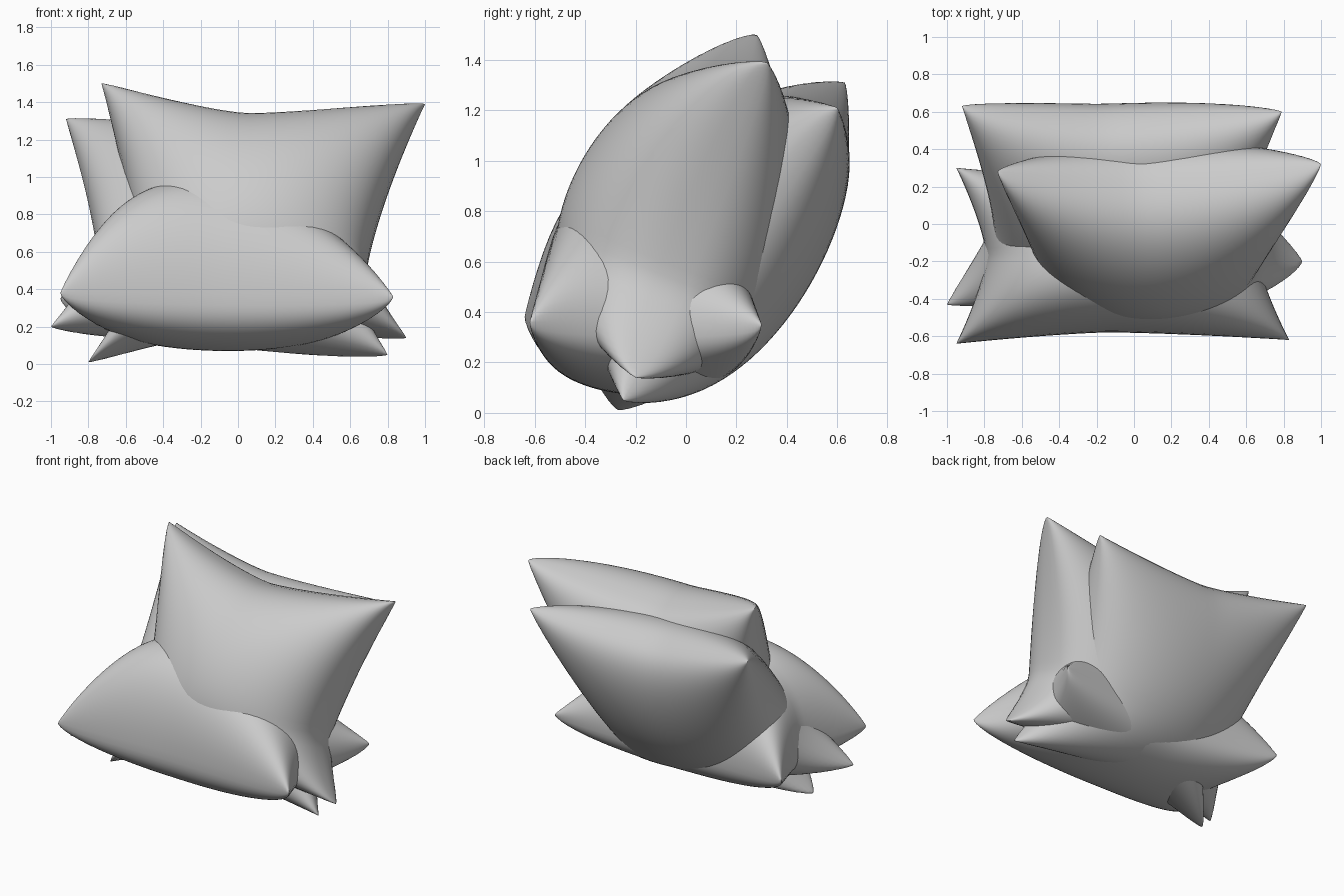
import bpy, bmesh
from mathutils import Vector

if "Cube" in bpy.data.objects:
    bpy.data.objects.remove(bpy.data.objects["Cube"])

N = 40


def dip(t, centre, k=1.4):
    """1 at the deepest point of an edge, 0 at both corners."""
    span = 1 - centre if t > centre else 1 + centre
    return 1 - (abs(t - centre) / span) ** k


def pillow(name, tl, tr, bl, br, front, back, pinch_x, pinch_y, low=0.0):
    """Stuffed cushion: four corners and edges that dip inward.
    front / back = (depth, tilt across, tilt up, roundness power);
    low = where the side edges dip most."""
    tl, tr, bl, br = map(Vector, (tl, tr, bl, br))
    normal = ((tr + br) - (tl + bl)).cross((tl + tr) - (bl + br)).normalized()
    bm = bmesh.new()

    def param(i):
        t = 2 * i / N - 1
        return 1.5 * t - 0.5 * t ** 3

    def point(u, v, side, shape):
        depth, across, up, power = shape
        s = u * (1 - pinch_x * dip(v, low))
        t = v * (1 - pinch_y * dip(u, -0.1))
        top = tl.lerp(tr, (s + 1) / 2)
        bottom = bl.lerp(br, (s + 1) / 2)
        h = side * depth * (1 + across * u + up * v)
        h *= max(0, (1 - u * u) * (1 - v * v)) ** power
        return bottom.lerp(top, (t + 1) / 2) + normal * h

    for side, shape in ((1, front), (-1, back)):
        grid = [[bm.verts.new(point(param(i), param(j), side, shape))
                 for i in range(N + 1)] for j in range(N + 1)]
        for j in range(N):
            for i in range(N):
                quad = [grid[j][i], grid[j][i + 1], grid[j + 1][i + 1], grid[j + 1][i]]
                bm.faces.new(quad if side > 0 else quad[::-1])
    # sew the two sides together along the seam
    bmesh.ops.remove_doubles(bm, verts=bm.verts, dist=0.0005)
    bmesh.ops.recalc_face_normals(bm, faces=bm.faces)
    for f in bm.faces:
        f.smooth = True
    mesh = bpy.data.meshes.new(name)
    bm.to_mesh(mesh)
    bm.free()
    ob = bpy.data.objects.new(name, mesh)
    bpy.context.collection.objects.link(ob)
    return ob


# Front cushion leaning back
pillow("front_cushion", (-0.73, 0.28, 1.50), (1.0, 0.32, 1.39),
       (-0.80, -0.27, 0.01), (0.90, -0.20, 0.14),
       (0.51, 0, -0.08, 0.38), (0.41, 0, -0.22, 0.40), 0.28, 0.22, low=-0.4)

# Rear cushion, leaning further back
pillow("rear_cushion", (-0.92, 0.63, 1.31), (0.79, 0.60, 1.21),
       (-1.0, -0.43, 0.20), (0.80, -0.25, 0.05),
       (0.38, 0, 0, 0.42), (0.40, 0, -0.17, 0.42), 0.25, 0.13, low=-0.3)

# Lying seat cushion, puffed up beneath the others
pillow("seat_cushion", (-0.95, 0.30, 0.35), (0.81, 0.30, 0.35),
       (-0.95, -0.64, 0.38), (0.83, -0.62, 0.36),
       (0.60, -0.22, -0.15, 0.46), (0.29, 0, 0, 0.34), 0.18, 0.11)
